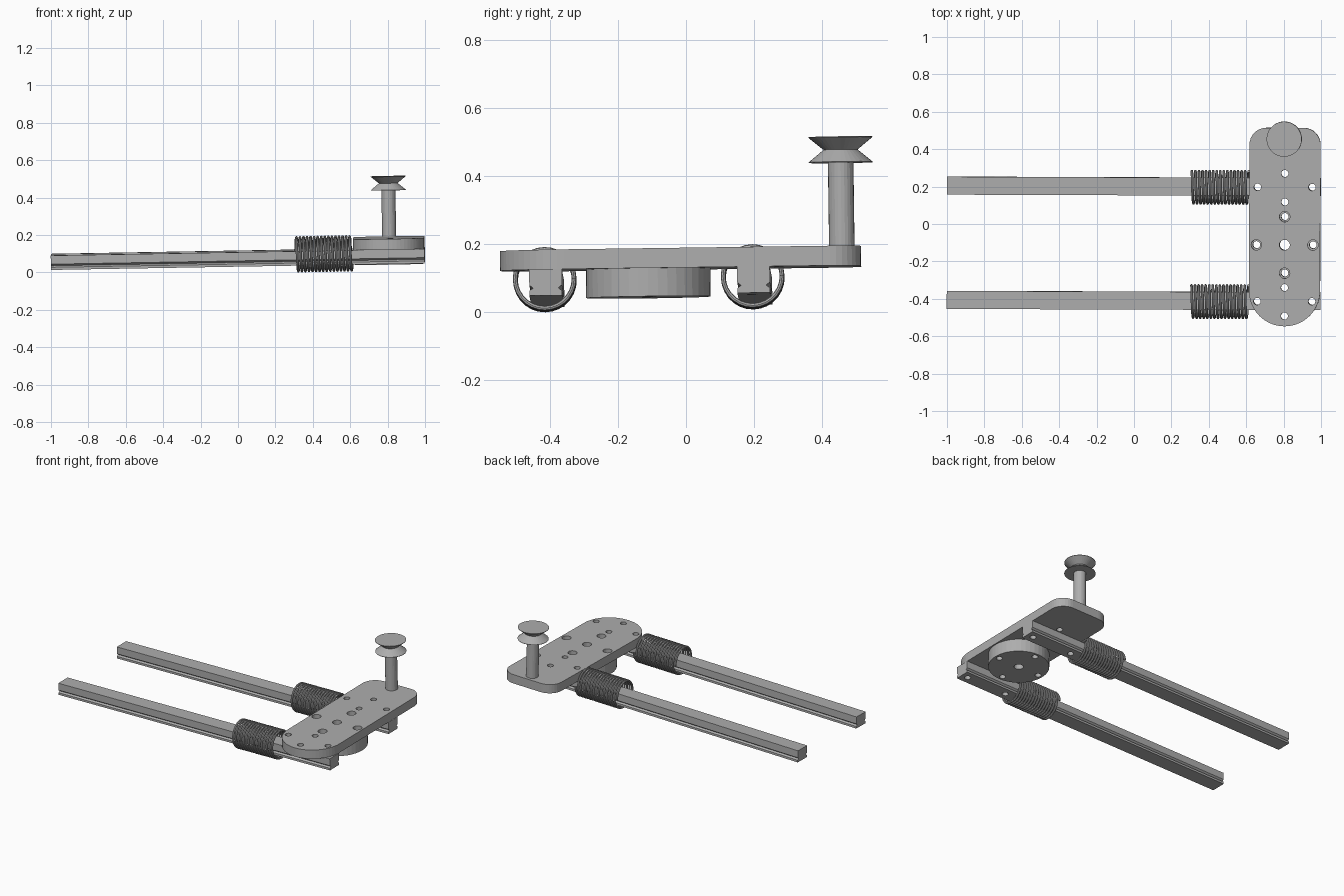
import bpy, bmesh
from math import pi, sin, cos
from mathutils import Matrix

if "Cube" in bpy.data.objects:
    bpy.data.objects.remove(bpy.data.objects["Cube"])

CX = 0.807                      # carriage centre line
RAILS = (0.203, -0.408)         # rail centre positions in y
RAIL_BOTTOM, PLATE_BOTTOM, PLATE_TOP = 0.041, 0.118, 0.176

grey = bpy.data.materials.new("dark_grey")
grey.diffuse_color = (0.42, 0.42, 0.42, 1)
grey.use_nodes = True
grey.node_tree.nodes["Principled BSDF"].inputs["Base Color"].default_value = grey.diffuse_color


def add_object(name, bm):
    bmesh.ops.recalc_face_normals(bm, faces=bm.faces)
    me = bpy.data.meshes.new(name)
    bm.to_mesh(me)
    bm.free()
    me.materials.append(grey)
    ob = bpy.data.objects.new(name, me)
    bpy.context.collection.objects.link(ob)
    return ob


def prism(name, outline, offset):
    bm = bmesh.new()
    face = bm.faces.new([bm.verts.new(p) for p in outline])
    ext = bmesh.ops.extrude_face_region(bm, geom=[face])
    bmesh.ops.translate(bm, vec=offset,
                        verts=[g for g in ext['geom'] if isinstance(g, bmesh.types.BMVert)])
    # the start face stays in place when extruding a lone face; make sure the solid is closed
    bmesh.ops.holes_fill(bm, edges=[e for e in bm.edges if e.is_boundary])
    return add_object(name, bm)


def arc(cx, cy, r, a0, a1, n, z):
    return [(cx + r * cos(a0 + (a1 - a0) * i / n), cy + r * sin(a0 + (a1 - a0) * i / n), z)
            for i in range(n + 1)]


def lathe(name, x, y, profile, n=32):
    bm = bmesh.new()
    rings = [[bm.verts.new(p) for p in arc(x, y, r, 0, 2 * pi, n, z)[:-1]] for r, z in profile]
    for a, b in zip(rings, rings[1:]):
        for i in range(n):
            bm.faces.new((a[i], a[(i + 1) % n], b[(i + 1) % n], b[i]))
    bm.faces.new(rings[0])
    bm.faces.new(rings[-1])
    return add_object(name, bm)


def coil(name, x0, x1, y, z, radius, wire, turns, seg=28, sides=8):
    # round wire swept along a helix around the x axis
    bm = bmesh.new()
    rings = []
    for i in range(turns * seg + 1):
        a, x = 2 * pi * i / seg, x0 + (x1 - x0) * i / (turns * seg)
        ring = []
        for k in range(sides):
            b = 2 * pi * k / sides
            r = radius + wire * cos(b)
            ring.append(bm.verts.new((x + wire * sin(b), y + r * cos(a), z + r * sin(a))))
        rings.append(ring)
    for p, q in zip(rings, rings[1:]):
        for k in range(sides):
            bm.faces.new((p[k], p[(k + 1) % sides], q[(k + 1) % sides], q[k]))
    bm.faces.new(rings[0])
    bm.faces.new(rings[-1])
    return add_object(name, bm)


def drill(ob, holes):
    bm = bmesh.new()
    for x, y, r in holes:
        bmesh.ops.create_cone(bm, cap_ends=True, segments=20, radius1=r, radius2=r, depth=0.5,
                              matrix=Matrix.Translation((x, y, 0.1)))
    cutter = add_object("hole_cutter", bm)
    cutter.hide_render = True
    mod = ob.modifiers.new("holes", 'BOOLEAN')
    mod.operation, mod.solver, mod.object = 'DIFFERENCE', 'EXACT', cutter
    bpy.context.view_layer.objects.active = ob
    bpy.ops.object.modifier_apply(modifier=mod.name)
    bpy.data.objects.remove(cutter)


# hole positions
DISC_Y = -0.107
rail_holes = [(CX + s * 0.146, y - 0.001, 0.019) for y in RAILS for s in (-1, 1)]
ring = [(CX + dx, DISC_Y + dy) for dx, dy in ((0.151, 0), (-0.151, 0), (0, 0.151), (0, -0.151))]
centre_hole = [(CX, DISC_Y, 0.028)]

# carriage plate: semicircular front end, rounded rear corners
half, back, c = 0.19, 0.519, 0.09
outline = (arc(CX, -0.352, half, pi, 2 * pi, 28, PLATE_BOTTOM)
           + arc(CX + half - c, back - c, c, 0, pi / 2, 8, PLATE_BOTTOM)
           + arc(CX - half + c, back - c, c, pi / 2, pi, 8, PLATE_BOTTOM))
plate = prism("carriage_plate", outline, (0, 0, PLATE_TOP - PLATE_BOTTOM))
middle_holes = [(CX, y, 0.019) for y in (0.275, 0.123, -0.335, -0.487)]
drill(plate, rail_holes + middle_holes + centre_hole + [(x, y, 0.028) for x, y in ring])

# round flange under the plate
disc = lathe("flange_disc", CX, DISC_Y, [(0.183, 0.035), (0.183, PLATE_BOTTOM)], 40)
drill(disc, centre_hole + [(x, y, 0.019) for x, y in ring])

# guide post and V-groove pulley
PX, PY = 0.808, 0.463
lathe("pulley_post", PX, PY, [(0.0375, PLATE_TOP - 0.01), (0.0375, 0.43)], 24)
lathe("pulley", PX, PY, [(0.094, 0.423), (0.094, 0.425), (0.05, 0.461),
                         (0.094, 0.497), (0.094, 0.499)], 36)

# grooved rails and the springs around them
half_profile = [(0.048, RAIL_BOTTOM), (0.048, 0.055), (0.037, 0.063),
                (0.048, 0.072), (0.048, PLATE_BOTTOM)]
for side, y in zip(("back", "front"), RAILS):
    profile = ([(-1, y + w, z) for w, z in half_profile]
               + [(-1, y - w, z) for w, z in reversed(half_profile)])
    rail = prism(side + "_rail", profile, (1.998, 0, 0))
    drill(rail, [h for h in rail_holes if abs(h[1] - y) < 0.1])

    spring = coil(side + "_spring", 0.308, 0.612, y - 0.004, 0.097, 0.0865, 0.007, 16)
    bpy.ops.object.select_all(action='DESELECT')
    spring.select_set(True)
    bpy.context.view_layer.objects.active = spring
    bpy.ops.object.shade_smooth_by_angle()

# the whole assembly sits at a slight tilt
tilt = (Matrix.Translation((0.002, 0, -0.004)) @ Matrix.Rotation(-0.0035, 4, 'Z')
        @ Matrix.Rotation(-0.0175, 4, 'Y') @ Matrix.Rotation(0.0135, 4, 'X'))
for ob in bpy.context.collection.objects:
    ob.matrix_world = tilt @ ob.matrix_world
